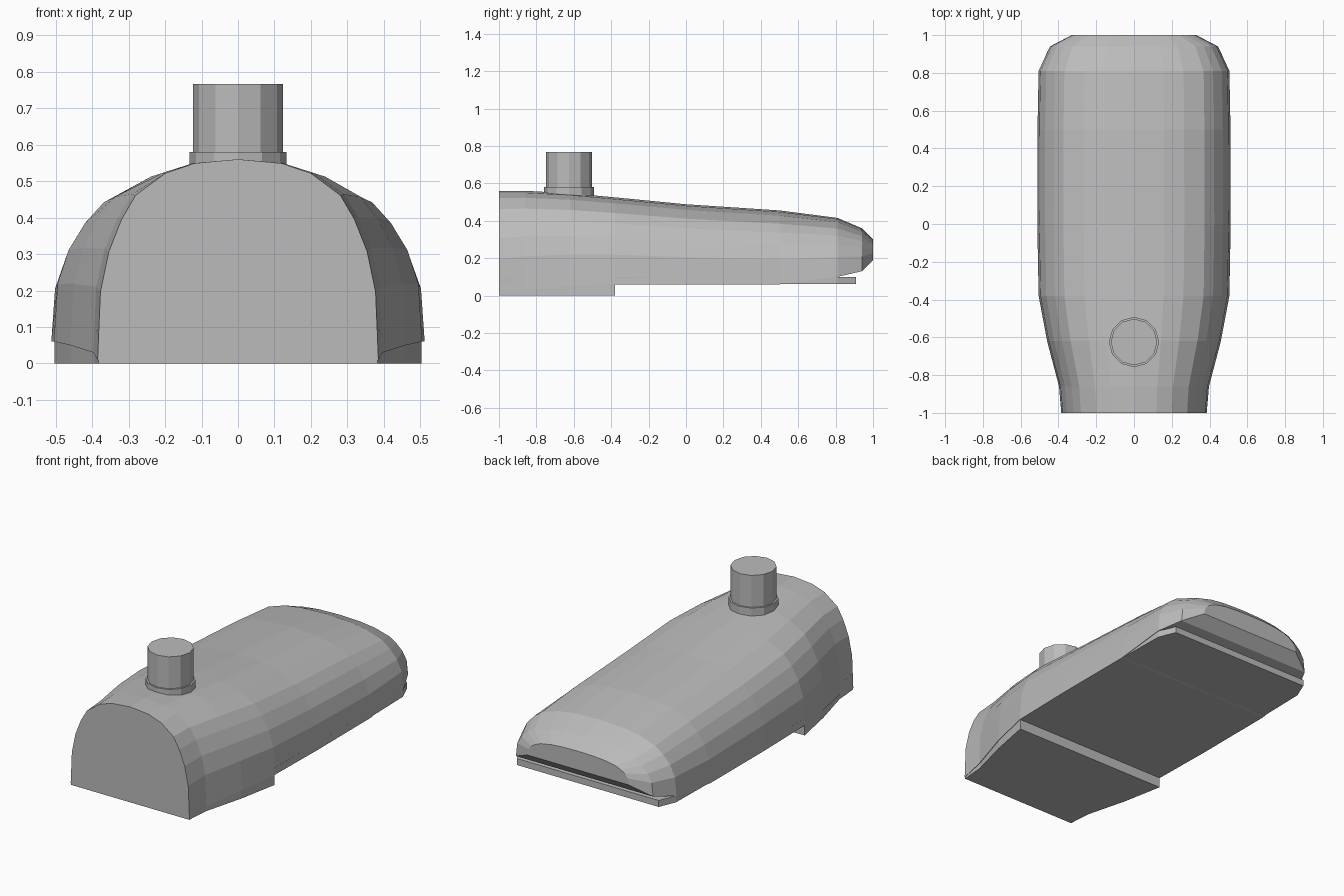
import bpy
import bmesh
from math import cos, sin, pi

if "Cube" in bpy.data.objects:
    bpy.data.objects.remove(bpy.data.objects["Cube"], do_unlink=True)

grey = bpy.data.materials.new("plain grey")
grey.use_nodes = True
color = (0.5, 0.5, 0.5, 1)
grey.diffuse_color = color
grey.node_tree.nodes["Principled BSDF"].inputs["Base Color"].default_value = color


def loft(name, rings):
    """Skin a list of equal closed rings and cap both ends."""
    bm = bmesh.new()
    rows = [[bm.verts.new(p) for p in ring] for ring in rings]
    n = len(rows[0])
    for a, b in zip(rows, rows[1:]):
        for i in range(n):
            j = (i + 1) % n
            bm.faces.new((a[i], a[j], b[j], b[i]))
    bm.faces.new(rows[0])
    bm.faces.new(rows[-1])
    bmesh.ops.recalc_face_normals(bm, faces=bm.faces)
    mesh = bpy.data.meshes.new(name)
    bm.to_mesh(mesh)
    bm.free()
    mesh.materials.append(grey)
    obj = bpy.data.objects.new(name, mesh)
    bpy.context.collection.objects.link(obj)
    return obj


def plate(name, half_outline, z0, z1):
    """Vertical-walled slab from a mirrored (half width, y) outline."""
    outline = half_outline + [(-x, y) for x, y in reversed(half_outline)]
    return loft(name, [[(x, y, z) for x, y in outline] for z in (z0, z1)])


def cylinder(name, radius, z0, z1, y, sides=12):
    circle = [(radius * cos(2 * pi * i / sides), y + radius * sin(2 * pi * i / sides))
              for i in range(sides)]
    return loft(name, [[(px, py, z) for px, py in circle] for z in (z0, z1)])


# Domed shell: one arch profile scaled along the length
half_arch = [(1, 0), (0.98, 0.34), (0.92, 0.54), (0.83, 0.70),
             (0.73, 0.82), (0.52, 0.93), (0.31, 0.98)]
arch = half_arch + [(0, 1)] + [(-x, z) for x, z in reversed(half_arch)]
# y, half width, base, top
sections = [
    (-1.00, 0.385, 0.01, 0.56),
    (-0.86, 0.397, 0.03, 0.56),
    (-0.62, 0.46, 0.05, 0.547),
    (-0.38, 0.505, 0.06, 0.525),
    (0.00, 0.512, 0.06, 0.488),
    (0.50, 0.511, 0.06, 0.455),
    (0.81, 0.505, 0.10, 0.415),
    (0.94, 0.445, 0.13, 0.36),
    (1.00, 0.33, 0.19, 0.30),
]
loft("domed_shell", [[(w * x, y, base + (top - base) * z) for x, z in arch]
                     for y, w, base, top in sections])

# Deeper block under the front
plate("front_base_block",
      [(0.383, -0.999), (0.394, -0.86), (0.457, -0.62), (0.503, -0.38)], 0, 0.09)

# Thin floor slab that sticks out below the sloped tail
plate("floor_slab",
      [(0.503, -0.38), (0.509, 0), (0.508, 0.5), (0.502, 0.81), (0.46, 0.91)], 0.062, 0.10)

# Upright pipe with its collar
cylinder("pipe_collar", 0.133, 0.50, 0.58, -0.625)
cylinder("upright_pipe", 0.123, 0.52, 0.767, -0.625)
